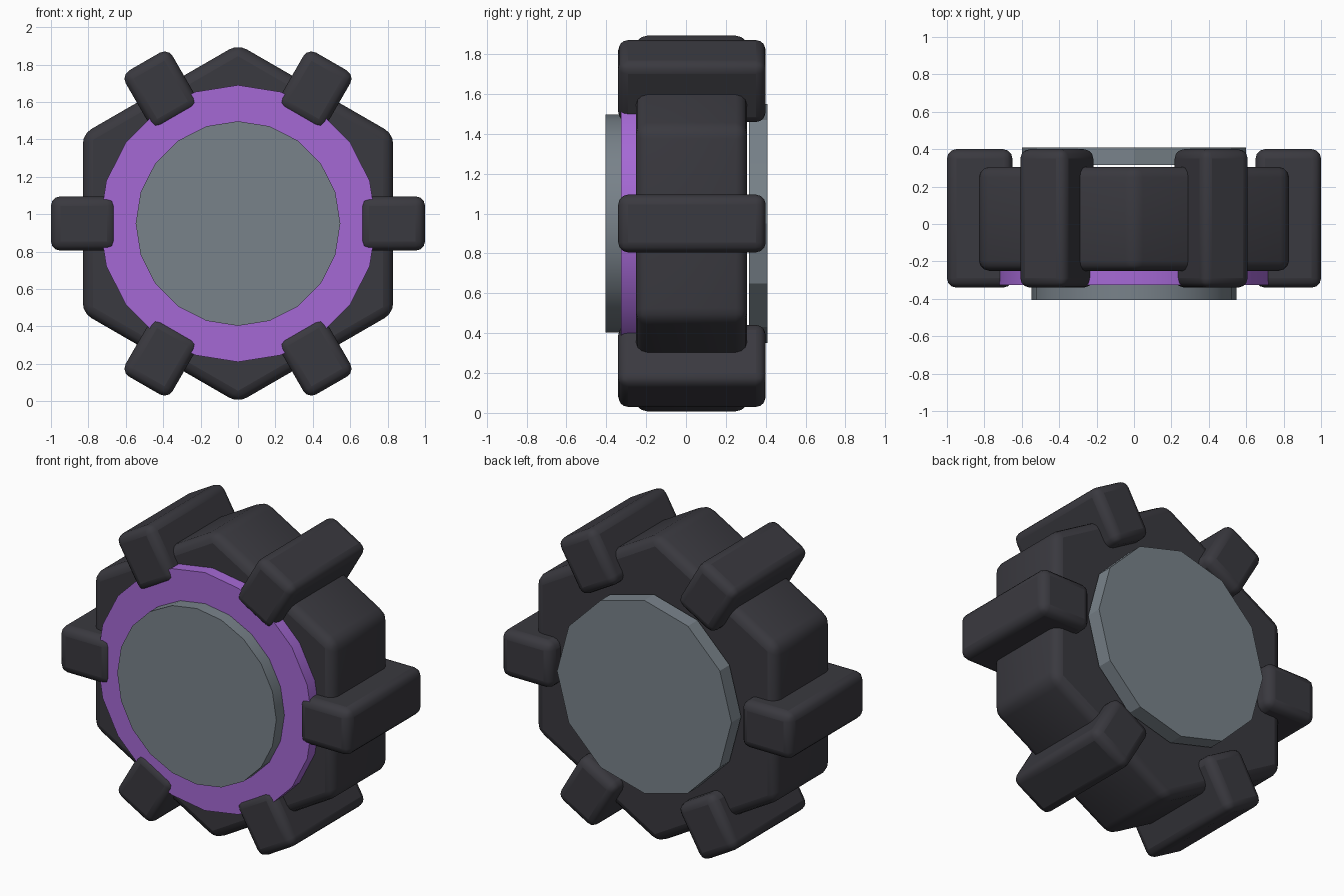
import bpy, math
from mathutils import Matrix, Vector

if "Cube" in bpy.data.objects:
    bpy.data.objects.remove(bpy.data.objects["Cube"])

CENTRE = Vector((0, 0, 0.95))


def material(name, rgb):
    m = bpy.data.materials.new(name)
    m.diffuse_color = (*rgb, 1)
    m.use_nodes = True
    m.node_tree.nodes["Principled BSDF"].inputs["Base Color"].default_value = m.diffuse_color
    return m


RUBBER = material("dark rubber", (0.042, 0.041, 0.050))
PURPLE = material("purple rim", (0.376, 0.141, 0.665))
METAL = material("grey metal", (0.190, 0.225, 0.255))


def finish(obj, name, mat, bevel, angle):
    obj.name = name
    obj.data.materials.append(mat)
    if bevel:
        mod = obj.modifiers.new("rounded edges", 'BEVEL')
        mod.width = bevel
        mod.segments = 3
        mod.limit_method = 'ANGLE'
    bpy.ops.object.shade_smooth_by_angle(angle=math.radians(angle))
    return obj


def disc(name, mat, sides, radius, y0, y1, bevel=0, angle=25):
    """Prism along y with a corner pointing straight up."""
    bpy.ops.mesh.primitive_cylinder_add(vertices=sides, radius=radius, depth=y1 - y0)
    obj = bpy.context.object
    obj.data.transform(Matrix.Rotation(math.radians(90), 4, 'X'))
    obj.location = CENTRE + Vector((0, (y0 + y1) / 2, 0))
    return finish(obj, name, mat, bevel, angle)


# Hexagonal tyre and the round plates on both sides
disc("tyre_body", RUBBER, 6, 0.958, -0.25, 0.305, 0.055, 65)
disc("rim", PURPLE, 20, 0.74, -0.325, -0.15)
disc("front_hub", METAL, 20, 0.547, -0.405, -0.30)
disc("back_hub", METAL, 12, 0.60, 0.315, 0.41)

# Six tread blocks around the tyre
for i in range(6):
    bpy.ops.mesh.primitive_cube_add(size=1)
    tread = bpy.context.object
    tread.data.transform(Matrix.Translation((0.825, 0.03, 0))
                         @ Matrix.Diagonal((0.35, 0.74, 0.29, 1)))
    tread.location = CENTRE
    tread.rotation_euler.y = math.radians(60 * i)
    finish(tread, f"tread_block_{i + 1}", RUBBER, 0.05, 65)
